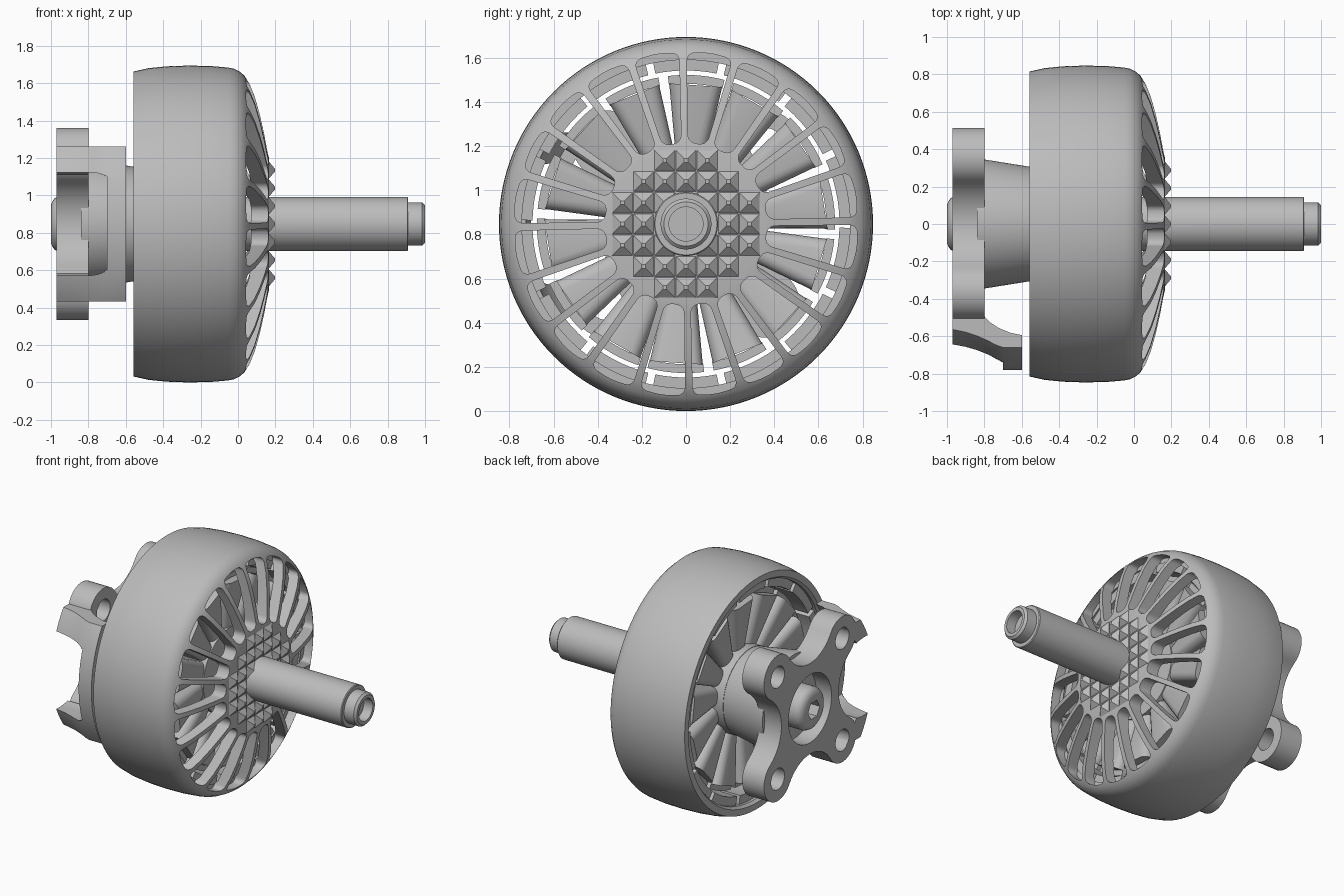
import bpy, bmesh, math
from math import sin, cos, pi, radians, atan2
from mathutils import Matrix, Vector

AXIS_Z = 0.847  # height of the motor axis, which runs along x

cube = bpy.data.objects.get("Cube")
if cube:
    bpy.data.objects.remove(cube, do_unlink=True)

metal = bpy.data.materials.new("plain_grey")
metal.use_nodes = True
GREY = (0.5, 0.5, 0.5, 1)
metal.diffuse_color = GREY
metal.node_tree.nodes["Principled BSDF"].inputs["Base Color"].default_value = GREY


def make(name, bm):
    bmesh.ops.recalc_face_normals(bm, faces=bm.faces)
    mesh = bpy.data.meshes.new(name)
    bm.to_mesh(mesh)
    bm.free()
    mesh.materials.append(metal)
    obj = bpy.data.objects.new(name, mesh)
    obj.location.z = AXIS_Z
    bpy.context.collection.objects.link(obj)
    return obj


def revolve(name, profile, closed=False, steps=128):
    """Spin (x, radius) points about the motor axis."""
    bm = bmesh.new()
    vs = [bm.verts.new((x, 0, r)) for x, r in profile]
    es = [bm.edges.new(p) for p in zip(vs, vs[1:])]
    if closed:
        es.append(bm.edges.new((vs[-1], vs[0])))
    bmesh.ops.spin(bm, geom=vs + es, cent=(0, 0, 0), axis=(1, 0, 0),
                   angle=2 * pi, steps=steps)
    bmesh.ops.remove_doubles(bm, verts=bm.verts, dist=1e-5)
    return make(name, bm)


def add_prism(bm, outline, x0, x1):
    """Extrude a (y, z) outline from x0 to x1."""
    a = [bm.verts.new((x0, y, z)) for y, z in outline]
    b = [bm.verts.new((x1, y, z)) for y, z in outline]
    bm.faces.new(a)
    bm.faces.new(b[::-1])
    n = len(a)
    for i in range(n):
        j = (i + 1) % n
        bm.faces.new((a[i], b[i], b[j], a[j]))
    return b


def prisms(name, outlines, x0, x1):
    bm = bmesh.new()
    for o in outlines:
        add_prism(bm, o, x0, x1)
    return make(name, bm)


def arc(cy, cz, r, a0, a1, n):
    return [(cy + r * cos(a0 + (a1 - a0) * i / n), cz + r * sin(a0 + (a1 - a0) * i / n))
            for i in range(n + 1)]


def circle(cy, cz, r, n=40):
    return arc(cy, cz, r, 0, 2 * pi, n)[:-1]


def turn(pts, a):
    """Rotate (y, z) points clockwise as seen from the shaft end."""
    return [(y * cos(a) + z * sin(a), z * cos(a) - y * sin(a)) for y, z in pts]


def rounded(corners, d, n=6):
    out = []
    for i, c in enumerate(corners):
        c = Vector(c)
        p = c + (Vector(corners[i - 1]) - c).normalized() * d
        q = c + (Vector(corners[(i + 1) % len(corners)]) - c).normalized() * d
        for k in range(n + 1):
            t = k / n
            out.append(tuple(p * (1 - t) ** 2 + c * 2 * t * (1 - t) + q * t * t))
    return out


def boolean(obj, cutter, op="DIFFERENCE"):
    mod = obj.modifiers.new("cut", "BOOLEAN")
    mod.operation, mod.object, mod.solver = op, cutter, "EXACT"
    bpy.context.view_layer.objects.active = obj
    bpy.ops.object.modifier_apply(modifier=mod.name)
    bpy.data.objects.remove(cutter, do_unlink=True)


# Rotor bell with twenty rounded cooling windows
bell = revolve("rotor_bell", [
    (-.56, .815), (-.48, .833), (-.38, .843), (-.27, .847), (-.15, .845), (-.05, .836),
    (-.02, .83), (.01, .815), (.035, .792), (.062, .748), (.09, .68), (.118, .58),
    (.14, .48), (.155, .40), (.165, .355), (.165, .1), (.07, .1), (.07, .36), (.06, .5),
    (.035, .62), (0, .72), (-.03, .755), (-.54, .755), (-.56, .77)], closed=True)
window = rounded([(-.043, .367), (.043, .367), (.104, .768), (0, .782), (-.104, .768)], .04)
boolean(bell, prisms("window_cutter",
                     [turn(window, radians(8 + 18 * k)) for k in range(20)], -.02, .4))

# Magnets lining the bell
half = radians(11.5)
magnet = arc(0, 0, .76, pi / 2 - half, pi / 2 + half, 10) + \
    arc(0, 0, .695, pi / 2 + half, pi / 2 - half, 10)
prisms("magnets", [turn(magnet, 2 * pi * k / 14) for k in range(14)], -.52, -.04)

# Knurled grip made of small pyramids around the shaft
bm = bmesh.new()
CELL = .096
for i in range(-3, 4):
    for j in range(-3, 4):
        if 1 < i * i + j * j < 11:
            m = Matrix.Translation((.18, i * CELL, j * CELL)) @ Matrix.Rotation(pi / 2, 4, "Y") \
                @ Matrix.Rotation(pi / 4, 4, "Z")
            bmesh.ops.create_cone(bm, segments=4, radius1=CELL * .7071, radius2=.012,
                                  depth=.034, cap_ends=True, matrix=m)
make("grip_knurling", bm)

# Shaft with a stepped hollow tip
revolve("shaft", [(-.8, 0), (-.8, .14), (.1, .145), (.905, .145), (.91, .14), (.91, .115),
                  (.985, .115), (1, .1), (1, .077), (.93, .077), (.93, 0)], steps=64)

# Stator: core, wound coils and tooth shoes
revolve("stator_core", [(-.5, .1), (-.5, .3), (-.06, .3), (-.06, .1)], closed=True)
POLES = 14
bm = bmesh.new()
for k in range(POLES):
    a = radians(4) + 2 * pi * k / POLES
    part = bmesh.new()
    bmesh.ops.create_cube(part, size=2)
    for v in part.verts:
        outer = v.co.z > 0
        v.co = (-.26 + v.co.x * (.235 if outer else .19),
                v.co.y * (.12 if outer else .064), .63 if outer else .28)
    bmesh.ops.bevel(part, geom=[e for e in part.edges if abs(e.verts[0].co.z - e.verts[1].co.z) > .1],
                    offset=.05, segments=4, profile=.5, affect="EDGES")
    for v in part.verts:
        y, z = turn([(v.co.y, v.co.z)], a)[0]
        v.co.y, v.co.z = y, z
    tmp = bpy.data.meshes.new("coil_part")
    part.to_mesh(tmp)
    part.free()
    bm.from_mesh(tmp)
    bpy.data.meshes.remove(tmp)
make("coils", bm)
half = radians(11)
shoe = arc(0, 0, .675, pi / 2 - half, pi / 2 + half, 8) + \
    arc(0, 0, .635, pi / 2 + half, pi / 2 - half, 8)
prisms("tooth_shoes", [turn(shoe, radians(4) + 2 * pi * k / POLES) for k in range(POLES)],
       -.44, -.08)

# Tapered hub between mount and stator
revolve("mount_hub", [(-.84, 0), (-.84, .345), (-.8, .345), (-.5, .297), (-.5, 0)])

# Mount plate: four round lobes joined by scalloped sides
LOBE, LOBE_R, SCOOP, SCOOP_R = .36, .155, .595, .275
tilt = atan2(SCOOP - LOBE, LOBE)
quarter = arc(LOBE, LOBE, LOBE_R, tilt - pi / 2, pi - tilt, 20)[:-1] + \
    arc(0, SCOOP, SCOOP_R, -tilt, tilt - pi, 16)[:-1]
outline = []
for k in range(4):
    outline += turn(quarter, -k * pi / 2)
plate = prisms("mount_plate", [outline], -.97, -.8)
screw_holes = [circle(y, z, .075) for y in (-LOBE, LOBE) for z in (-LOBE, LOBE)]
boolean(plate, prisms("hole_cutter", screw_holes, -1.1, -.7))
boolean(plate, prisms("bore_cutter", [circle(0, 0, .24, 64)], -1.1, -.85))

# Wire guard flaring from the front of the plate
guard = revolve("wire_guard", [
    (-.97, .58), (-.97, .70), (-.9, .712), (-.84, .728), (-.78, .75), (-.74, .768), (-.7, .78),
    (-.6, .78), (-.6, .725), (-.66, .715), (-.72, .695), (-.77, .67), (-.8, .645), (-.8, .58)],
    closed=True)
boolean(guard, prisms("guard_trim", [[(-1, -.415), (-.3, -.415), (-.3, .415), (-1, .415)]],
                      -1.2, 0), "INTERSECT")
bm = bmesh.new()
scoop = arc(-SCOOP, 0, SCOOP_R, -pi / 2, pi / 2, 24) + [(-1.2, SCOOP_R), (-1.2, -SCOOP_R)]
end = set(add_prism(bm, scoop, -1.2, -.7))
bmesh.ops.bevel(bm, geom=[e for e in bm.edges if set(e.verts) <= end],
                offset=.1, segments=6, profile=.5, affect="EDGES")
boolean(guard, make("scoop_cutter", bm))

# Retaining screw with a hexagonal socket
screw = revolve("retaining_screw", [(-.8, 0), (-.8, .147), (-.96, .147), (-.98, .138),
                                    (-.993, .12), (-1, .1), (-1, 0)], steps=64)
boolean(screw, prisms("socket_cutter", [circle(0, 0, .065, 6)], -1.1, -.93))

# Smooth shading with sharp edges kept
bpy.ops.object.select_all(action="DESELECT")
for obj in bpy.context.scene.objects:
    if obj.type == "MESH" and obj.data.materials.get("plain_grey") and obj.name != "grip_knurling":
        obj.select_set(True)
        bpy.context.view_layer.objects.active = obj
bpy.ops.object.shade_smooth_by_angle(angle=radians(32))
